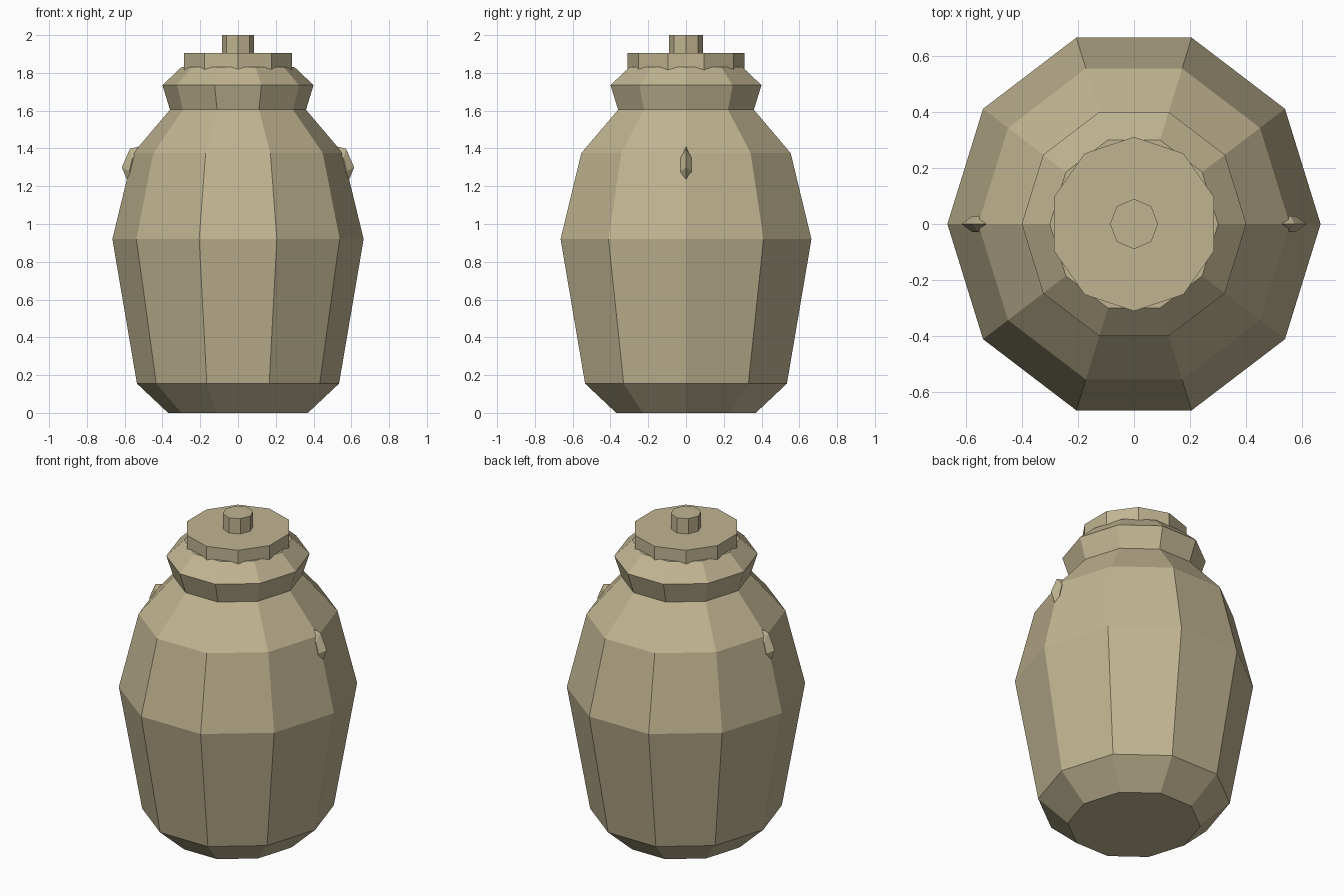
import bpy, bmesh, math

if "Cube" in bpy.data.objects:
    bpy.data.objects.remove(bpy.data.objects["Cube"])

clay = bpy.data.materials.new("khaki clay")
clay.diffuse_color = (0.53, 0.46, 0.285, 1)
clay.use_nodes = True
clay.node_tree.nodes["Principled BSDF"].inputs["Base Color"].default_value = clay.diffuse_color


def finish(name, bm):
    bmesh.ops.recalc_face_normals(bm, faces=bm.faces)
    mesh = bpy.data.meshes.new(name)
    bm.to_mesh(mesh)
    bm.free()
    mesh.materials.append(clay)
    obj = bpy.data.objects.new(name, mesh)
    bpy.context.collection.objects.link(obj)
    return obj


def bridge(bm, a, b):
    for i in range(len(a)):
        j = (i + 1) % len(a)
        bm.faces.new((a[i], a[j], b[j], b[i]))


def lathe(name, profile, sides, start=0.0, y_scale=1.0):
    """Faceted turned solid from (radius, height) points, capped at both ends."""
    bm = bmesh.new()
    rings = []
    for r, z in profile:
        angles = [start + math.tau * i / sides for i in range(sides)]
        rings.append([bm.verts.new((r * math.cos(a), r * y_scale * math.sin(a), z)) for a in angles])
    for a, b in zip(rings, rings[1:]):
        bridge(bm, a, b)
    bm.faces.new(rings[0])
    bm.faces.new(rings[-1])
    return finish(name, bm)


# Jar body with neck and flared rim
lathe("jar_body", [(0.37, 0), (0.535, 0.155), (0.665, 0.92), (0.555, 1.375),
                   (0.36, 1.605), (0.40, 1.735), (0.30, 1.83)], 10, 0, 1.05)

# Lid, turned so its corners point front and back, and its knob
lathe("lid", [(0.30, 1.812), (0.30, 1.905)], 10, math.pi / 2, 1.035)
lathe("lid_knob", [(0.086, 1.90), (0.086, 2.0)], 8, 0, 1.04)


# Small ridged lugs on the shoulders: outer ridge and wider base edge
def lug(name, side):
    ridge = [(0.525, 1.41), (0.572, 1.398), (0.615, 1.30), (0.588, 1.235)]
    base = [(0.515, 1.36), (0.558, 1.35), (0.576, 1.28), (0.555, 1.25)]
    inner = [(0.48, 1.35), (0.50, 1.33), (0.52, 1.28), (0.52, 1.25)]
    bm = bmesh.new()
    rings = []
    for o, m, n in zip(ridge, base, inner):
        points = [(o, 0), (m, 0.028), (n, 0), (m, -0.028)]
        rings.append([bm.verts.new((side * p[0], y, p[1])) for p, y in points])
    for a, b in zip(rings, rings[1:]):
        bridge(bm, a, b)
    bm.faces.new(rings[0])
    bm.faces.new(rings[-1])
    finish(name, bm)


lug("right_lug", 1)
lug("left_lug", -1)
